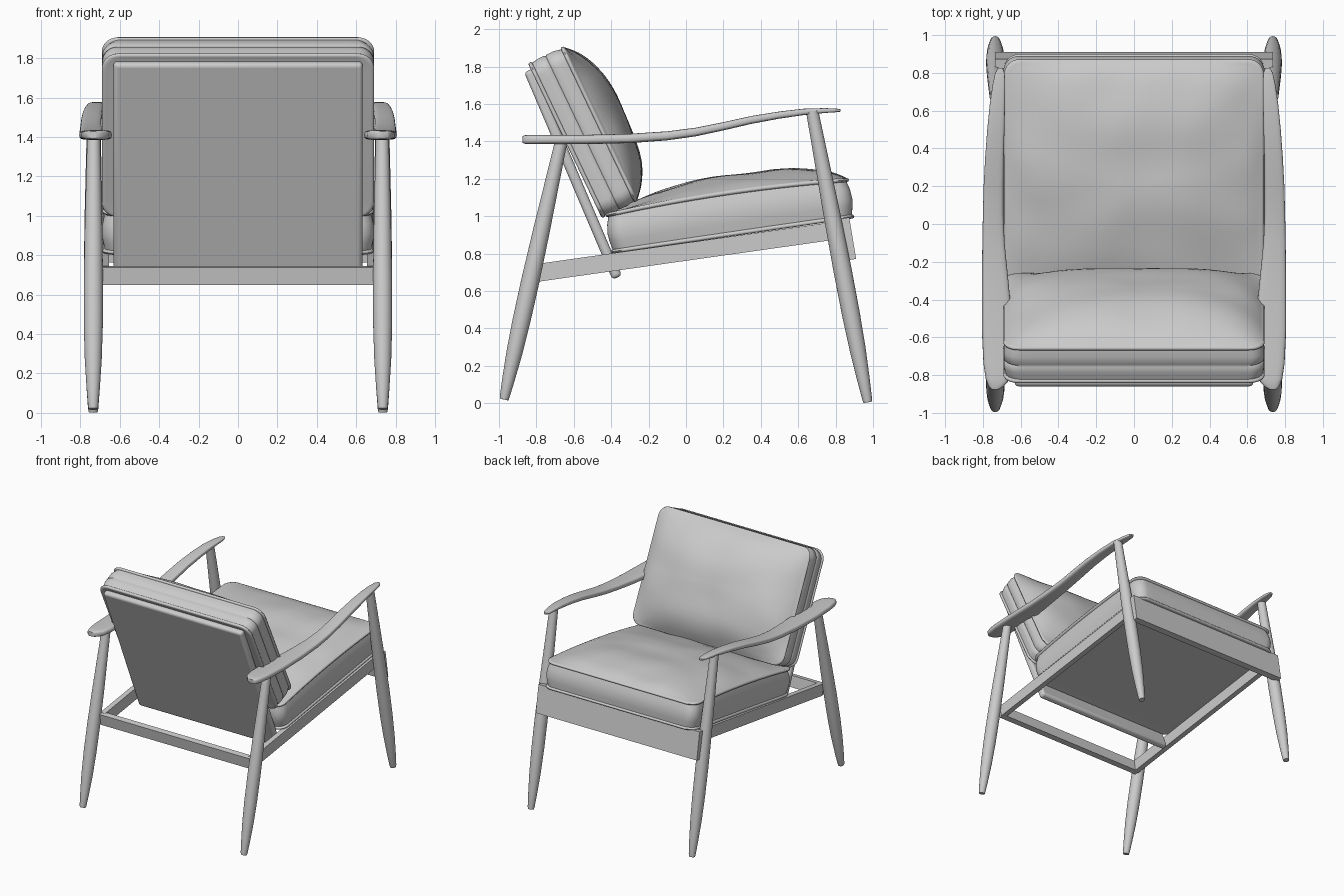
import bpy, bmesh, math
from mathutils import Vector, noise

if "Cube" in bpy.data.objects:
    bpy.data.objects.remove(bpy.data.objects["Cube"])


def finish(name, bm, mirror=False, bevel=0, angle=40):
    bmesh.ops.recalc_face_normals(bm, faces=bm.faces)
    me = bpy.data.meshes.new(name)
    bm.to_mesh(me)
    bm.free()
    ob = bpy.data.objects.new(name, me)
    bpy.context.collection.objects.link(ob)
    if bevel:
        m = ob.modifiers.new("Bevel", 'BEVEL')
        m.width, m.segments = bevel, 4
    if mirror:
        ob.modifiers.new("Mirror", 'MIRROR')
    bpy.ops.object.select_all(action='DESELECT')
    bpy.context.view_layer.objects.active = ob
    ob.select_set(True)
    bpy.ops.object.shade_smooth_by_angle(angle=math.radians(angle))
    return ob


def loft(name, rings, mirror=False, angle=40):
    """Skin a list of equal-length closed rings and cap both ends."""
    bm = bmesh.new()
    vs = [[bm.verts.new(p) for p in r] for r in rings]
    n = len(vs[0])
    for a, b in zip(vs, vs[1:]):
        for i in range(n):
            j = (i + 1) % n
            bm.faces.new((a[i], a[j], b[j], b[i]))
    bm.faces.new(vs[0][::-1])
    bm.faces.new(vs[-1])
    return finish(name, bm, mirror, 0, angle)


def board(name, p0, p1, x0, x1, thick, mirror=False, bevel=0.0):
    """Rectangular board whose centre line runs p0 -> p1 in the side (y, z) plane."""
    a, b = Vector((0, *p0)), Vector((0, *p1))
    n = Vector((1, 0, 0)).cross((b - a).normalized()) * thick / 2
    bm = bmesh.new()
    vs = [bm.verts.new(p + n * s + Vector((x, 0, 0)))
          for p in (a, b) for x, s in ((x0, -1), (x1, -1), (x1, 1), (x0, 1))]
    for f in ((0, 1, 2, 3), (4, 5, 6, 7), (0, 1, 5, 4), (1, 2, 6, 5), (2, 3, 7, 6), (3, 0, 4, 7)):
        bm.faces.new([vs[i] for i in f])
    return finish(name, bm, mirror, bevel)


def leg(name, foot, top):
    a, b = Vector((0.735, *foot)), Vector((0.732, *top))
    d = (b - a).normalized()
    u = d.cross(Vector((1, 0, 0))).normalized()
    w = u.cross(d)
    profile = [(0, .023), (.01, .026), (.08, .034), (.18, .043), (.3, .048),
               (.45, .049), (.65, .045), (.85, .038), (1, .033)]
    loft(name, [[a.lerp(b, t) + r * (u * math.cos(k * math.tau / 24) + w * math.sin(k * math.tau / 24))
                 for k in range(24)] for t, r in profile], True)


def rounded_rect(a, b, r, n=20, c=8):
    """Outline with n points per side and c per corner."""
    pts = []
    cs = [(a - r, b - r), (r - a, b - r), (r - a, r - b), (a - r, r - b)]
    for q, (cx, cy) in enumerate(cs):
        for k in range(c + 1):
            t = (q + k / c) * math.pi / 2
            pts.append(Vector((cx + r * math.cos(t), cy + r * math.sin(t))))
        nx, ny = cs[(q + 1) % 4]
        t = (q + 1) * math.pi / 2
        e = Vector((nx + r * math.cos(t), ny + r * math.sin(t)))
        s = pts[-1].copy()
        pts += [s.lerp(e, k / n) for k in range(1, n)]
    return pts


def cushion(name, centre, v_dir, a, b, t, crown, pu, pv, lift, seam):
    """Piped cushion: flat base at centre, puffed face along the normal."""
    V = Vector((0, *v_dir)).normalized()
    N = Vector((1, 0, 0)).cross(V)
    o = Vector((0, *centre))
    prof = [(.02, 0), (.5, 0), (.9, 0), (.975, -.002)]

    def piping(h):
        return [(.988, h - .011), (1.003, h - .008), (1.009, h), (1.003, h + .008), (.992, h + .011)]
    prof += piping(.008)
    prof += [(1.006, t * .3)]
    if seam:
        prof += [(1.006, t * .5 - .008), (.996, t * .5), (1.006, t * .5 + .008)]
    else:
        prof += [(1.014, t * .5)]
    prof += [(1.006, t * .75)] + piping(t)
    prof += [(s, t + .008) for s in (.975, .955, .93, .9, .86, .81, .75, .68, .6, .5, .4, .3, .2, .1, .02)]
    out = rounded_rect(a, b, .08)
    rings = []
    for i, (s, h) in enumerate(prof):
        ring = []
        for p in out:
            x, y = p * s
            u, v = min(abs(x / a), 1), max(-1, min(y / b, 1))
            hh = h + lift * max(h, 0) / t * (1 - v * v)
            if h > t and s < .98:
                f = (1 - u ** pu) * (1 - abs(v) ** pv[v > 0])
                hh += crown * f
                hh += .014 * min(1, (1 - s) * 8) * noise.noise(Vector((x * 3.2, y * 4, t * 30)))
            ring.append(o + Vector((x, 0, 0)) + V * y + N * hh)
        rings.append(ring)
    loft(name, rings, angle=60)


# Turned legs
leg("front_leg", (0.972, 0.005), (0.675, 1.56))
leg("back_leg", (-0.973, 0.02), (-0.665, 1.41))

# Armrests: y, inner x, outer x, centre z, thickness
stations = [(-.875, .715, .755, 1.41, .036), (-.86, .69, .77, 1.41, .046), (-.82, .655, .785, 1.41, .05),
            (-.74, .64, .797, 1.41, .05), (-.55, .642, .806, 1.41, .05), (-.3, .665, .805, 1.416, .05),
            (-.1, .685, .803, 1.43, .048), (.05, .692, .80, 1.45, .046), (.2, .692, .796, 1.481, .044),
            (.35, .69, .788, 1.515, .042), (.5, .686, .777, 1.541, .038), (.63, .683, .764, 1.558, .034),
            (.74, .682, .748, 1.565, .026), (.8, .685, .735, 1.566, .02), (.825, .695, .72, 1.566, .014)]


def sup(t):
    return math.copysign(abs(t) ** .55, t)


loft("armrest", [[Vector(((i + o) / 2 + (o - i) / 2 * sup(math.cos(k * math.tau / 24)), y,
                          z + h / 2 * sup(math.sin(k * math.tau / 24)))) for k in range(24)]
                 for y, i, o, z, h in stations], True, 50)

# Frame rails
board("side_rail", (-0.79, 0.698), (0.85, 0.93), 0.655, 0.697, 0.095, True)
board("back_rail", (-0.785, 0.652), (-0.80, 0.742), -0.69, 0.69, 0.045)
board("front_rail", (0.885, 0.768), (0.848, 0.99), -0.735, 0.735, 0.05)

# Back panel behind the cushion
board("back_panel", (-0.368, 0.672), (-0.84, 1.78), -0.632, 0.632, 0.055, bevel=0.02)

# Cushions
cushion("seat_cushion", (0.25, 0.897), (0.99, 0.145), 0.682, 0.652, 0.205, 0.085, 3.5, (1.6, 4), 0.025, False)
cushion("back_cushion", (-0.645, 1.405), (0.43, -0.90), 0.685, 0.455, 0.2, 0.14, 4.5, (3, 3), 0.0, True)
